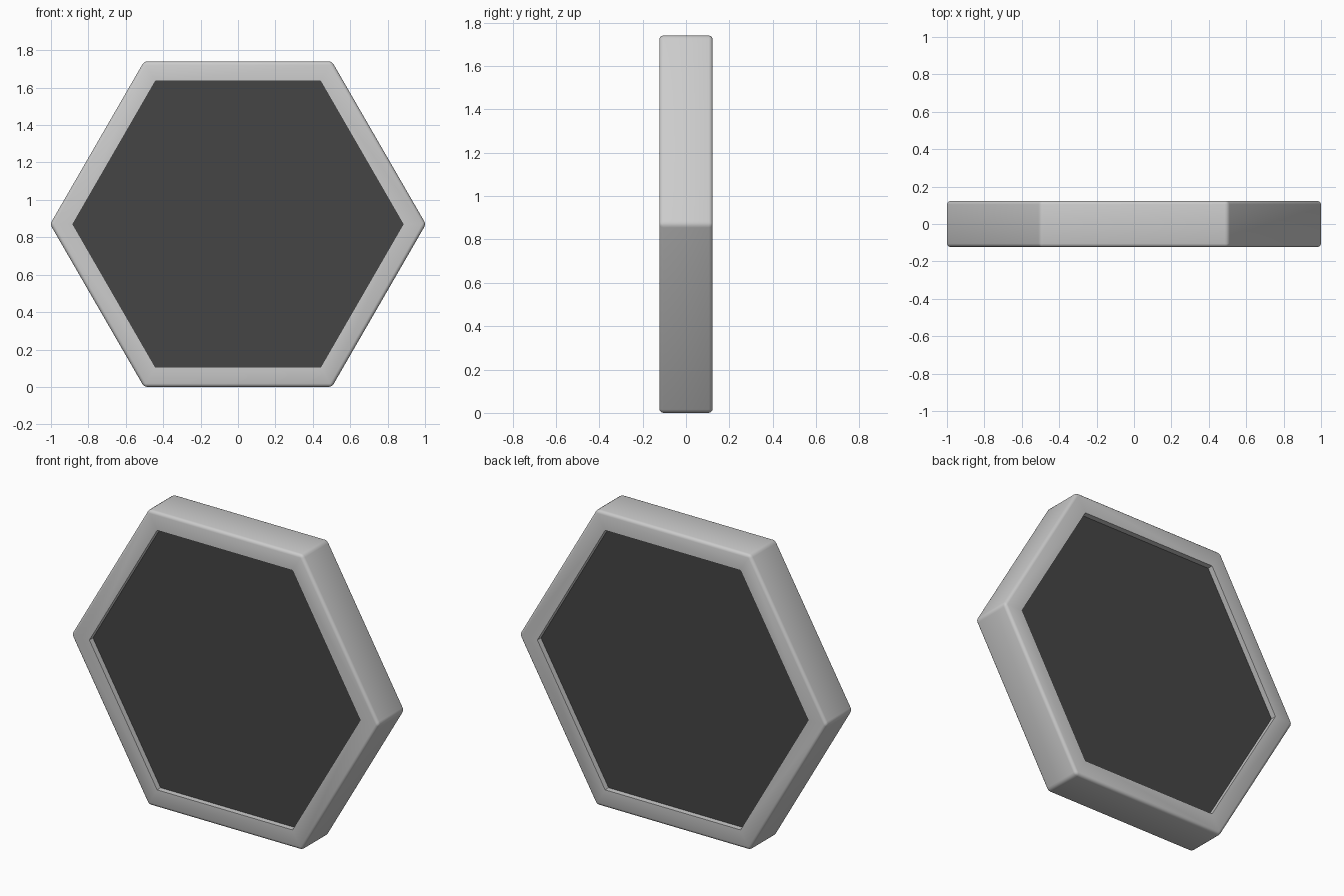
import bpy, bmesh
from math import cos, sin, radians, pi

if "Cube" in bpy.data.objects:
    bpy.data.objects.remove(bpy.data.objects["Cube"])

CZ = 0.87            # centre height
R_OUT, R_IN = 1.0046, 0.883
HALF = 0.123         # half depth of the frame
PANEL_HALF = 0.09    # half depth of the recessed panel


def hex_ring(bm, radius, y):
    return [bm.verts.new((radius * cos(i * pi / 3), y, CZ + radius * sin(i * pi / 3)))
            for i in range(6)]


def bridge(bm, a, b):
    return [bm.faces.new((a[i], a[(i + 1) % 6], b[(i + 1) % 6], b[i])) for i in range(6)]


def finish(bm, name):
    bmesh.ops.recalc_face_normals(bm, faces=bm.faces[:])
    me = bpy.data.meshes.new(name)
    bm.to_mesh(me)
    bm.free()
    ob = bpy.data.objects.new(name, me)
    bpy.context.collection.objects.link(ob)
    return ob


# Hexagonal frame with rounded outer edges
bm = bmesh.new()
of, ob_ = hex_ring(bm, R_OUT, -HALF), hex_ring(bm, R_OUT, HALF)
nf, nb = hex_ring(bm, R_IN, -HALF), hex_ring(bm, R_IN, HALF)
outer = bridge(bm, of, ob_)
bridge(bm, of, nf)
bridge(bm, ob_, nb)
bridge(bm, nf, nb)
edges = list({e for f in outer for e in f.edges})
bmesh.ops.recalc_face_normals(bm, faces=bm.faces[:])
bmesh.ops.bevel(bm, geom=edges, offset=0.018, offset_type='OFFSET',
                segments=3, profile=0.5, affect='EDGES')
frame = finish(bm, "frame")
bpy.context.view_layer.objects.active = frame
frame.select_set(True)
bpy.ops.object.shade_smooth_by_angle(angle=radians(40))

# Dark panel recessed on both sides
bm = bmesh.new()
pf, pb = hex_ring(bm, R_IN, -PANEL_HALF), hex_ring(bm, R_IN, PANEL_HALF)
bridge(bm, pf, pb)
bm.faces.new(pf)
bm.faces.new(pb)
panel = finish(bm, "panel")
mat = bpy.data.materials.new("dark_panel")
mat.diffuse_color = (0.06, 0.06, 0.06, 1)
mat.use_nodes = True
mat.node_tree.nodes["Principled BSDF"].inputs["Base Color"].default_value = mat.diffuse_color
panel.data.materials.append(mat)
